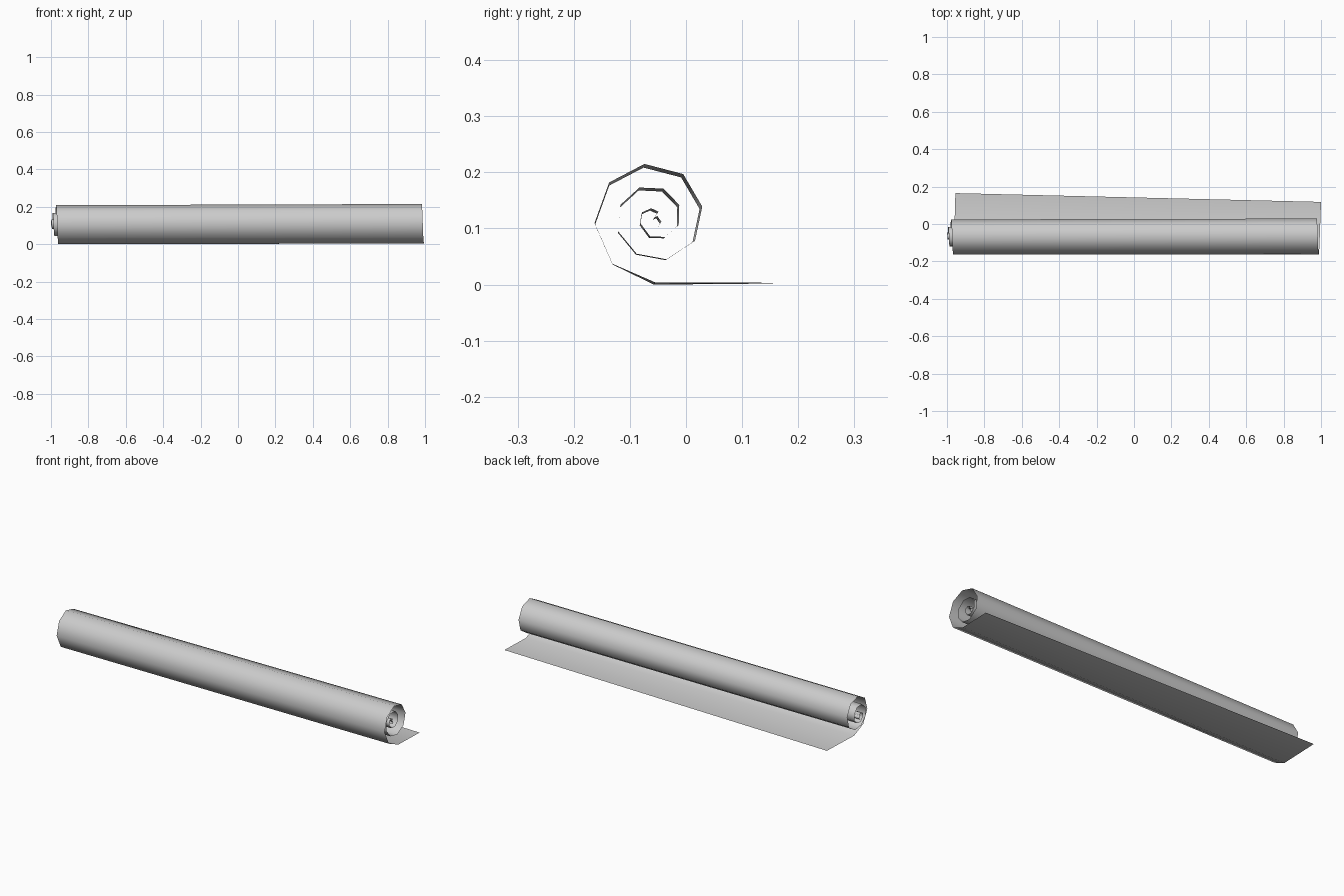
import bpy
import bmesh

cube = bpy.data.objects.get("Cube")
if cube:
    bpy.data.objects.remove(cube, do_unlink=True)

LENGTH = 1.955   # width of the sheet along x
DRIFT = 0.045    # how far the core slides out of the roll
SHRINK = 0.97    # the roll is slightly tighter at its -x end
PIVOT = (-0.13, 0.0)

# Cross-section (y, z) from the loose flap's crease inward to the core
SPIRAL = [
    (-.055, .004), (-.131, .037), (-.163, .110), (-.137, .182), (-.074, .215),
    (-.005, .197), (.029, .139), (.016, .078), (-.034, .045), (-.088, .055),
    (-.121, .095), (-.117, .142), (-.083, .173), (-.040, .171), (-.012, .142),
    (-.013, .106), (-.037, .085), (-.064, .086), (-.081, .109), (-.078, .129),
    (-.062, .136), (-.049, .130), (-.057, .119), (-.051, .122), (-.044, .112),
    (-.050, .103),
]

paper = bpy.data.materials.new("light grey paper")
paper.use_nodes = True
paper.diffuse_color = (0.6, 0.6, 0.6, 1)
paper.node_tree.nodes["Principled BSDF"].inputs["Base Color"].default_value = paper.diffuse_color


def tighten(point):
    return tuple(p + (v - p) * SHRINK for v, p in zip(point, PIVOT))


# Matching profiles for the two ends; the flap is cut on a slant
near = [(.118, .004)] + SPIRAL
far = [(.165, .002)] + [tighten(p) for p in SPIRAL]
far[1] = (far[1][0], 0.0)

# Arc length controls the sideways drift of the windings
arc = [0.0]
for (y0, z0), (y1, z1) in zip(near, near[1:]):
    arc.append(arc[-1] + ((y1 - y0) ** 2 + (z1 - z0) ** 2) ** 0.5)

bm = bmesh.new()
rows = []
for a, b, s in zip(near, far, arc):
    right = 1.0 - DRIFT * s / arc[-1]
    rows.append((bm.verts.new((right, *a)), bm.verts.new((right - LENGTH, *b))))
for (a0, b0), (a1, b1) in zip(rows, rows[1:]):
    bm.faces.new((a0, a1, b1, b0))
for face in bm.faces:
    face.smooth = True

mesh = bpy.data.meshes.new("rolled_sheet")
bm.to_mesh(mesh)
bm.free()
mesh.materials.append(paper)
sheet = bpy.data.objects.new("rolled_sheet", mesh)
bpy.context.collection.objects.link(sheet)
